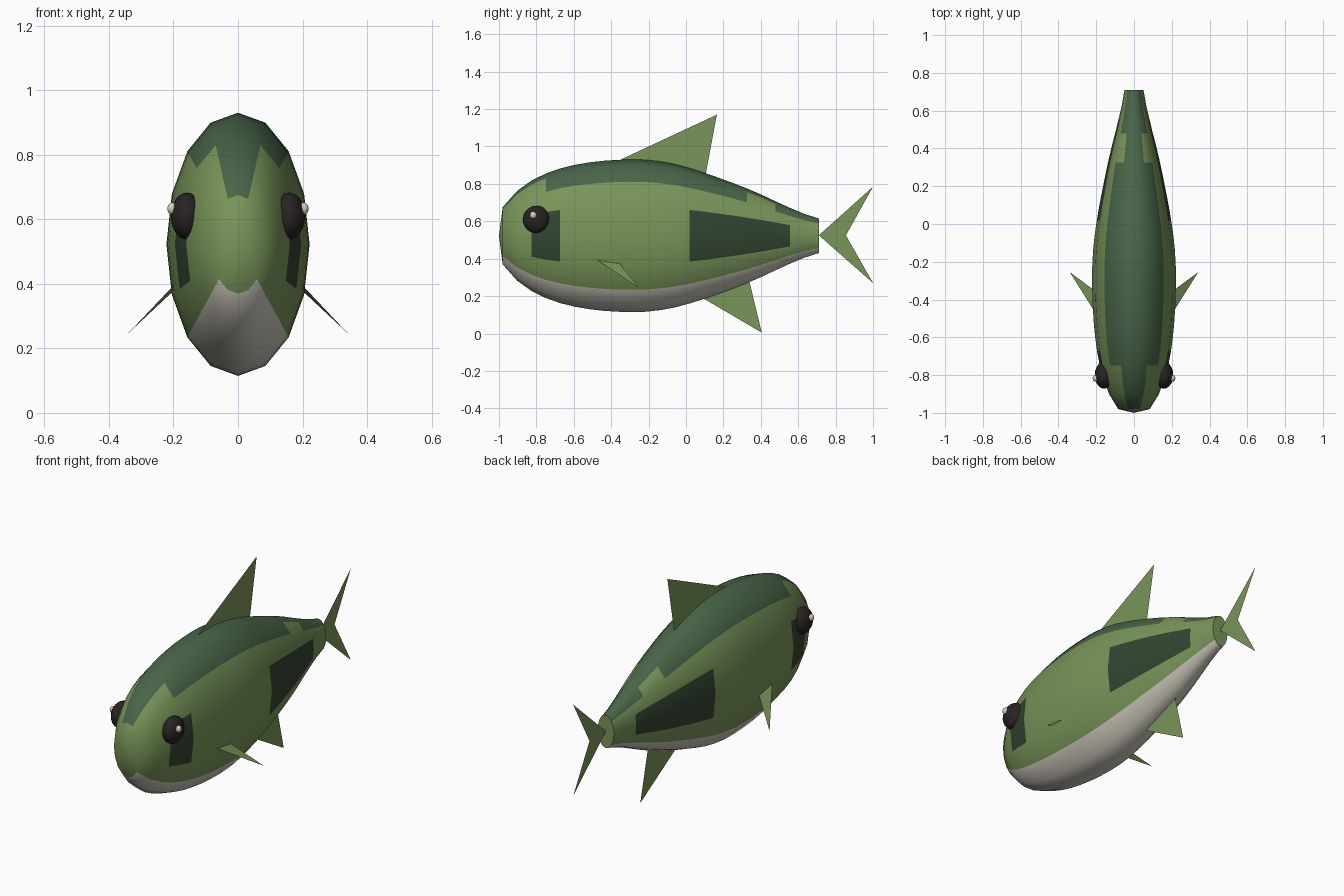
import bpy, bmesh, math
from mathutils import Vector

if "Cube" in bpy.data.objects:
    bpy.data.objects.remove(bpy.data.objects["Cube"])


def material(name, rgb):
    m = bpy.data.materials.new(name)
    m.diffuse_color = (*rgb, 1)
    m.use_nodes = True
    m.node_tree.nodes["Principled BSDF"].inputs["Base Color"].default_value = m.diffuse_color
    return m


GREEN = material("green", (0.19, 0.30, 0.10))
DARK = material("dark_green", (0.065, 0.13, 0.065))
PATCH = material("patch_green", (0.032, 0.058, 0.03))
BELLY = material("belly_grey", (0.60, 0.57, 0.49))
BLACK = material("eye_black", (0.022, 0.017, 0.016))
GLINT = material("eye_glint", (0.70, 0.62, 0.50))


def add_object(name, bm, mats):
    mesh = bpy.data.meshes.new(name)
    bm.to_mesh(mesh)
    bm.free()
    for m in mats:
        mesh.materials.append(m)
    ob = bpy.data.objects.new(name, mesh)
    bpy.context.collection.objects.link(ob)
    return ob


# Body: 16-sided elliptical rings from nose to tail, coloured by face
SIDES, CZ, WIDTH = 16, 0.5225, 0.544
radii = [0.153, 0.240, 0.295, 0.333, 0.360, 0.379, 0.392, 0.401, 0.406, 0.408, 0.406, 0.397,
         0.383, 0.362, 0.338, 0.311, 0.283, 0.253, 0.220, 0.184, 0.149, 0.117, 0.0925]
bm = bmesh.new()
rings = []
for k, r in enumerate(radii):
    y = -0.98 + 1.69 * k / (len(radii) - 1)
    angles = [2 * math.pi * j / SIDES for j in range(SIDES)]
    rings.append([bm.verts.new((WIDTH * r * math.sin(a), y, CZ + r * math.cos(a))) for a in angles])


def face_colour(k, j):
    s = min(j, SIDES - 1 - j)
    if s == 0 or (s == 1 and (3 <= k <= 16 or k >= 19)):
        return 1
    if s in (3, 4) and (k in (2, 3) or 13 <= k <= 19):
        return 2
    return 3 if s >= 6 else 0


for k in range(len(rings) - 1):
    a, b = rings[k], rings[k + 1]
    for j in range(SIDES):
        n = (j + 1) % SIDES
        bm.faces.new((a[j], a[n], b[n], b[j])).material_index = face_colour(k, j)
nose = bm.verts.new((0, -1, CZ))
for j in range(SIDES):
    bm.faces.new((nose, rings[0][(j + 1) % SIDES], rings[0][j]))
bm.faces.new(rings[-1])
bmesh.ops.recalc_face_normals(bm, faces=bm.faces)
body = add_object("body", bm, [GREEN, DARK, PATCH, BELLY])
bpy.context.view_layer.objects.active = body
body.select_set(True)
bpy.ops.object.shade_smooth_by_angle(angle=math.radians(50))
body.select_set(False)


# Flat fins
def fin(name, polygons):
    bm = bmesh.new()
    for pts in polygons:
        bm.faces.new([bm.verts.new(p) for p in pts])
    return add_object(name, bm, [GREEN])


fin("dorsal_fin", [[(0, -0.36, 0.925), (0, 0.165, 1.17), (0, 0.105, 0.85)]])
fin("anal_fin", [[(0, 0.08, 0.195), (0, 0.405, 0.005), (0, 0.335, 0.295)]])
fin("tail_fin", [[(0, 0.71, 0.525), (0, 1.0, 0.785), (0, 0.855, 0.525)],
                 [(0, 0.71, 0.525), (0, 0.855, 0.525), (0, 1.0, 0.27)]])


def ball(name, centre, size, mat):
    bm = bmesh.new()
    bmesh.ops.create_uvsphere(bm, u_segments=20, v_segments=12, radius=1)
    for v in bm.verts:
        v.co = Vector(c + v.co[i] * size[i] for i, c in enumerate(centre))
    for f in bm.faces:
        f.smooth = True
    return add_object(name, bm, [mat])


# Side fins and eyes on both sides
for side, s in (("left", 1), ("right", -1)):
    fin(side + "_side_fin", [[(s * 0.2, -0.478, 0.395), (s * 0.34, -0.255, 0.247), (s * 0.2, -0.358, 0.378)]])
    ball(side + "_eye", (s * 0.158, -0.8, 0.61), (0.05, 0.072, 0.073), BLACK)
    ball(side + "_eye_glint", (s * 0.204, -0.817, 0.633), (0.015, 0.018, 0.019), GLINT)
